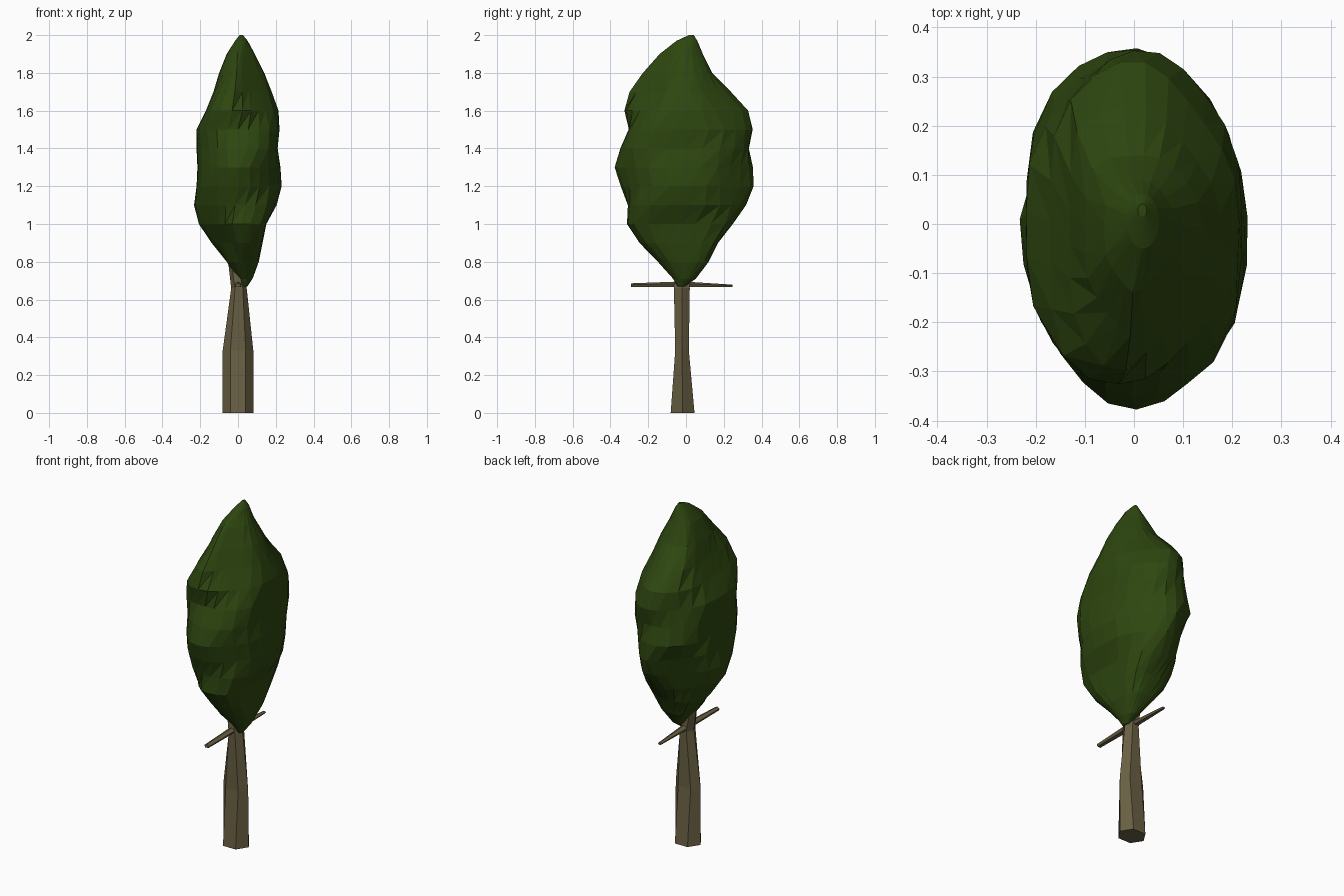
import bpy, bmesh
from math import sin, cos, pi, hypot

if "Cube" in bpy.data.objects:
    bpy.data.objects.remove(bpy.data.objects["Cube"])


def material(name, rgb):
    m = bpy.data.materials.new(name)
    m.diffuse_color = (*rgb, 1)
    m.use_nodes = True
    m.node_tree.nodes["Principled BSDF"].inputs["Base Color"].default_value = m.diffuse_color
    return m


def loft(name, rings, mat, diagonal=False):
    """Skin a list of equal-length point rings and cap both ends."""
    bm = bmesh.new()
    rows = [[bm.verts.new(p) for p in ring] for ring in rings]
    n = len(rows[0])
    for a, b in zip(rows, rows[1:]):
        for i in range(n):
            j = (i + 1) % n
            if diagonal:  # split along the rising twist
                bm.faces.new((a[i], a[j], b[j]))
                bm.faces.new((a[i], b[j], b[i]))
            else:
                bm.faces.new((a[i], a[j], b[j], b[i]))
    bm.faces.new(rows[0][::-1])
    bm.faces.new(rows[-1])
    bmesh.ops.recalc_face_normals(bm, faces=bm.faces)
    mesh = bpy.data.meshes.new(name)
    bm.to_mesh(mesh)
    bm.free()
    mesh.materials.append(mat)
    obj = bpy.data.objects.new(name, mesh)
    bpy.context.collection.objects.link(obj)
    return obj


bark = material("bark", (0.14, 0.115, 0.055))
leaf = material("leaf", (0.027, 0.062, 0.005))

# Trunk: hexagonal, tapering, tip leaning into the crown (z, cx, cy, rx, ry)
trunk = [(0, 0, -.018, .082, .063), (.33, 0, -.021, .081, .036),
         (.66, .005, -.022, .041, .042), (.85, -.03, -.02, .028, .03)]
loft("trunk", [[(cx + rx * cos(k * pi / 3), cy + ry * sin(k * pi / 3) / sin(pi / 3), z)
                for k in range(6)] for z, cx, cy, rx, ry in trunk], bark)

# Cross branch: thin five-sided bar along y (y, z, radius)
branch = [(-.29, .675, .011), (-.02, .68, .016), (.245, .672, .007)]
loft("branch", [[(1.5 * r * cos(k * 2 * pi / 5 + .3), y, z + r * sin(k * 2 * pi / 5 + .3))
                 for k in range(5)] for y, z, r in branch], bark)

# Crown: reach in eight directions, one row per 0.1 of height from z = 0.8
dirs = [(1, 0), (.81, .59), (0, 1), (-.76, .65), (-1, 0), (-.81, -.59), (0, -1), (.76, -.65)]
reach = [
    (.11, .136, .12, .12, .06, .10, .15, .14), (.13, .187, .17, .17, .14, .15, .25, .215),
    (.15, .225, .25, .20, .21, .215, .315, .28), (.205, .243, .33, .225, .235, .25, .31, .293),
    (.232, .255, .38, .25, .22, .273, .35, .285), (.225, .262, .36, .305, .215, .278, .385, .298),
    (.21, .278, .335, .287, .22, .272, .35, .31), (.22, .273, .36, .267, .22, .281, .305, .29),
    (.215, .237, .34, .265, .17, .285, .33, .241), (.18, .18, .24, .225, .13, .225, .325, .19),
    (.14, .138, .14, .145, .10, .15, .26, .15), (.09, .085, .09, .08, .06, .09, .15, .10)]
SEG, SQUASH, SOFT = 24, .61, 11


def crown_ring(z, h):
    """Rounded section whose outline just touches the given reaches."""
    cx, cy = (h[0] - h[4]) / 2, (h[2] - h[6]) / 2
    pts = []
    for k in range(SEG):
        t = 2 * pi * k / SEG
        ux, uy = SQUASH * cos(t), sin(t)
        total = sum(max(0, (nx * ux + ny * uy) / (d - nx * cx - ny * cy)) ** SOFT
                    for (nx, ny), d in zip(dirs, h))
        r = total ** (-1 / SOFT)
        pts.append((cx + r * ux, cy + r * uy, z))
    return pts


def tip_ring(z, cx, cy, rx, ry):
    return [(cx + rx * cos(2 * pi * k / SEG), cy + ry * sin(2 * pi * k / SEG), z) for k in range(SEG)]


rings = [tip_ring(.67, .035, -.025, .015, .02), tip_ring(.71, .037, -.008, .04, .06)]
rings += [crown_ring(.8 + .1 * i, h) for i, h in enumerate(reach)]
rings += [tip_ring(1.97, .018, .005, .033, .055), tip_ring(2.0, .017, .028, .009, .013)]
loft("crown", rings, leaf, True)
